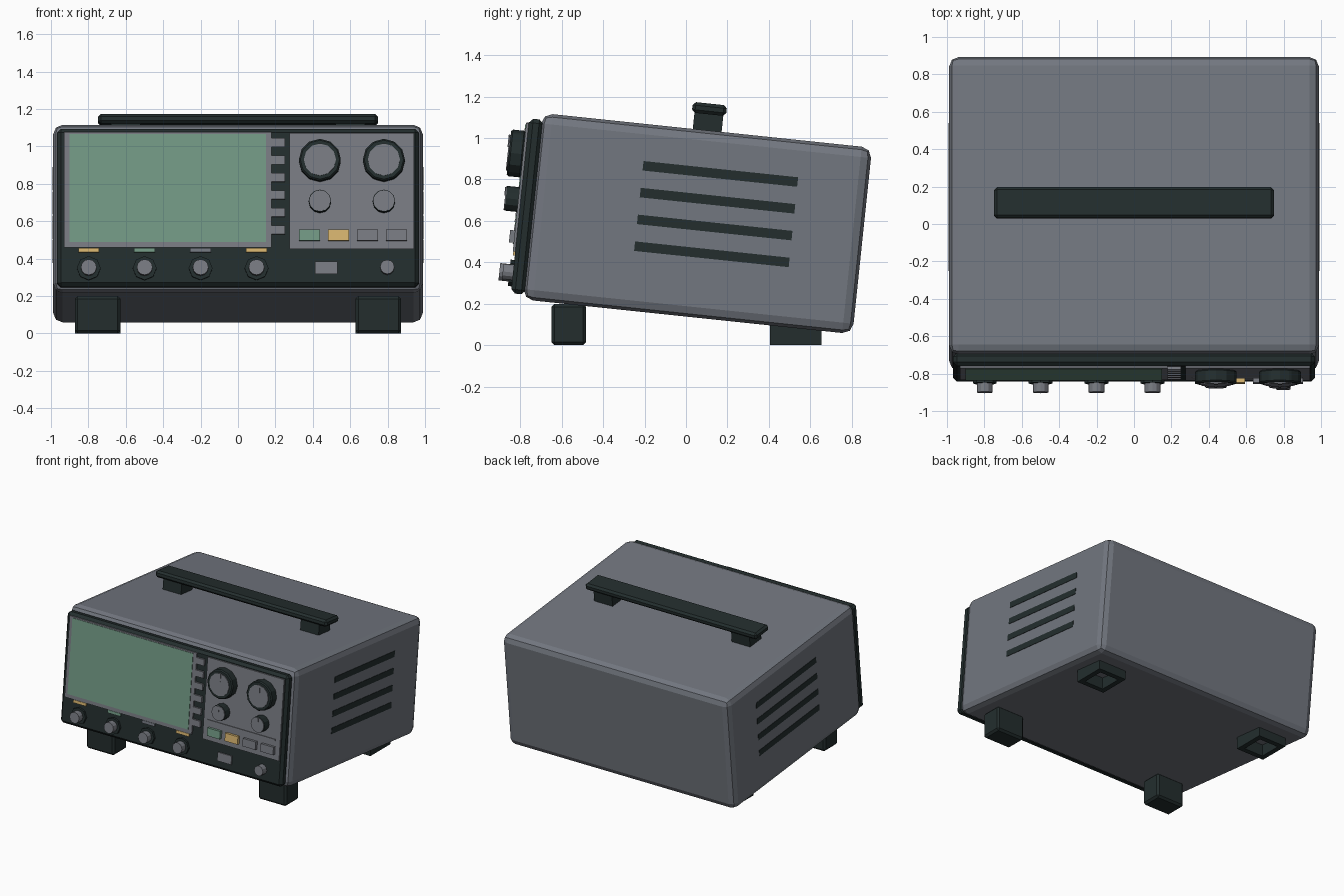
import bpy, bmesh, math
from mathutils import Matrix

if "Cube" in bpy.data.objects:
    bpy.data.objects.remove(bpy.data.objects["Cube"])

# Colours
def mat(name, r, g, b):
    m = bpy.data.materials.new(name)
    m.diffuse_color = (r, g, b, 1)
    m.use_nodes = True
    m.node_tree.nodes["Principled BSDF"].inputs["Base Color"].default_value = m.diffuse_color
    return m

GREY = mat("casing grey", 0.17, 0.185, 0.215)
TRIM = mat("trim grey", 0.19, 0.2, 0.225)
DARK = mat("dark green black", 0.017, 0.027, 0.027)
GREEN = mat("screen green", 0.17, 0.32, 0.235)
YELLOW = mat("amber", 0.68, 0.46, 0.16)

# The casing leans back on its tall front feet
TILT = Matrix.Translation((0, 0.055, 0.587)) @ Matrix.Rotation(math.radians(-6), 4, 'X')
FLAT = Matrix.Identity(4)

def finish(name, bm, material, frame, bevel=0, segments=1):
    me = bpy.data.meshes.new(name)
    bmesh.ops.recalc_face_normals(bm, faces=bm.faces)
    bm.to_mesh(me)
    bm.free()
    me.materials.append(material)
    ob = bpy.data.objects.new(name, me)
    bpy.context.collection.objects.link(ob)
    ob.matrix_world = frame
    if bevel:
        mod = ob.modifiers.new("bevel", 'BEVEL')
        mod.width = bevel
        mod.segments = segments
        mod.limit_method = 'ANGLE'
    return ob

def box(name, x, y, z, material, frame=TILT, bevel=0, segments=1):
    """Box from (low, high) ranges on each axis."""
    bm = bmesh.new()
    mid = [(a + b) / 2 for a, b in (x, y, z)]
    size = [b - a for a, b in (x, y, z)]
    bmesh.ops.create_cube(bm, size=1, matrix=Matrix.Translation(mid) @ Matrix.Diagonal((*size, 1)))
    return finish(name, bm, material, frame, bevel, segments)

def plate(name, cx, cz, w, h, back, front, material, bevel=0):
    """Upright plate on the front panel."""
    return box(name, (cx - w / 2, cx + w / 2), (front, back), (cz - h / 2, cz + h / 2), material, bevel=bevel)

def disc(name, cx, cz, r, back, front, material, sides=12, bevel=0):
    """Cylinder pointing out of the front panel."""
    bm = bmesh.new()
    place = Matrix.Translation((cx, (back + front) / 2, cz)) @ Matrix.Rotation(math.pi / 2, 4, 'X')
    bmesh.ops.create_cone(bm, cap_ends=True, segments=sides, radius1=r, radius2=r,
                          depth=back - front, matrix=place)
    return finish(name, bm, material, TILT, bevel)

# Casing and front bezel
box("casing", (-0.988, 0.988), (-0.8, 0.8), (-0.452, 0.452), GREY, bevel=0.05, segments=2)
box("front_bezel", (-0.967, 0.967), (-0.86, -0.79), (-0.428, 0.42), DARK, bevel=0.02)

# Screen with its frame and soft keys
box("screen_frame", (-0.929, 0.18), (-0.872, -0.85), (-0.22, 0.4), TRIM)
box("screen", (-0.902, 0.15), (-0.876, -0.87), (-0.19, 0.39), GREEN)
for i in range(6):
    plate(f"soft_key_{i + 1}", 0.215, 0.345 - i * 0.094, 0.07, 0.048, -0.85, -0.877, TRIM)

# Control panel with knobs and buttons
box("control_panel", (0.275, 0.942), (-0.872, -0.85), (-0.227, 0.395), TRIM)
for i, x in enumerate((0.438, 0.78)):
    disc(f"large_knob_{i + 1}", x, 0.245, 0.113, -0.87, -0.94, DARK, bevel=0.008)
    disc(f"large_knob_cap_{i + 1}", x, 0.245, 0.086, -0.935, -0.946, TRIM)
    plate(f"large_knob_pointer_{i + 1}", x, 0.302, 0.02, 0.06, -0.94, -0.95, TRIM)
    disc(f"small_knob_{i + 1}", x, 0.025, 0.06, -0.87, -0.932, DARK)
    disc(f"small_knob_cap_{i + 1}", x, 0.025, 0.057, -0.93, -0.937, TRIM)
    plate(f"small_knob_pointer_{i + 1}", x, 0.058, 0.014, 0.04, -0.93, -0.941, TRIM)
plate("divider_strip", 0.606, -0.077, 0.592, 0.014, -0.87, -0.878, TRIM)
for i, m in enumerate((GREEN, YELLOW, TRIM, TRIM)):
    plate(f"button_{i + 1}", 0.382 + i * 0.155, -0.155, 0.112, 0.06, -0.87, -0.895, m)

# Input sockets with coloured channel bars
for i, m in enumerate((YELLOW, GREEN, GREY, YELLOW)):
    x = -0.798 + i * 0.299
    plate(f"channel_bar_{i + 1}", x, -0.234, 0.112, 0.022, -0.85, -0.869, m)
    disc(f"socket_flange_{i + 1}", x, -0.331, 0.064, -0.85, -0.878, DARK, 8)
    disc(f"socket_{i + 1}", x, -0.331, 0.042, -0.87, -0.926, TRIM)

# Data port and probe terminal
plate("data_port", 0.472, -0.328, 0.122, 0.066, -0.85, -0.87, TRIM)
disc("probe_terminal", 0.798, -0.328, 0.038, -0.85, -0.91, TRIM)

# Side vents
for s, side in ((-1, "left"), (1, "right")):
    for i in range(4):
        z = 0.25 - i * 0.13
        box(f"{side}_vent_{i + 1}", sorted((s * 0.984, s * 0.991)), (-0.29, 0.46),
            (z - 0.023, z + 0.023), DARK)

# Carrying handle
box("handle_bar", (-0.748, 0.748), (-0.083, 0.083), (0.53, 0.582), DARK, bevel=0.015)
for s, side in ((-1, "left"), (1, "right")):
    box(f"{side}_handle_post", (s * 0.6 - 0.08, s * 0.6 + 0.08), (-0.07, 0.07), (0.44, 0.54), DARK)

# Tall front feet and low hollow rear feet, standing level
for s, side in ((-1, "left"), (1, "right")):
    xs = sorted((s * 0.628, s * 0.872))
    box(f"{side}_front_foot", xs, (-0.65, -0.482), (0, 0.2), DARK, FLAT, bevel=0.015)
    bm = bmesh.new()
    c = Matrix.Translation((s * 0.75, 0.53, 0.05)) @ Matrix.Diagonal((0.244, 0.25, 0.1, 1))
    bmesh.ops.create_cube(bm, size=1, matrix=c)
    bottom = [f for f in bm.faces if f.calc_center_median().z < 0.01]
    bmesh.ops.inset_region(bm, faces=bottom, thickness=0.055)
    bmesh.ops.delete(bm, geom=bottom, context='FACES_ONLY')
    rim = [e for e in bm.edges if e.is_boundary]
    new = bmesh.ops.extrude_edge_only(bm, edges=rim)["geom"]
    for v in new:
        if isinstance(v, bmesh.types.BMVert):
            v.co.z = 0.1
    finish(f"{side}_rear_foot", bm, DARK, FLAT)
